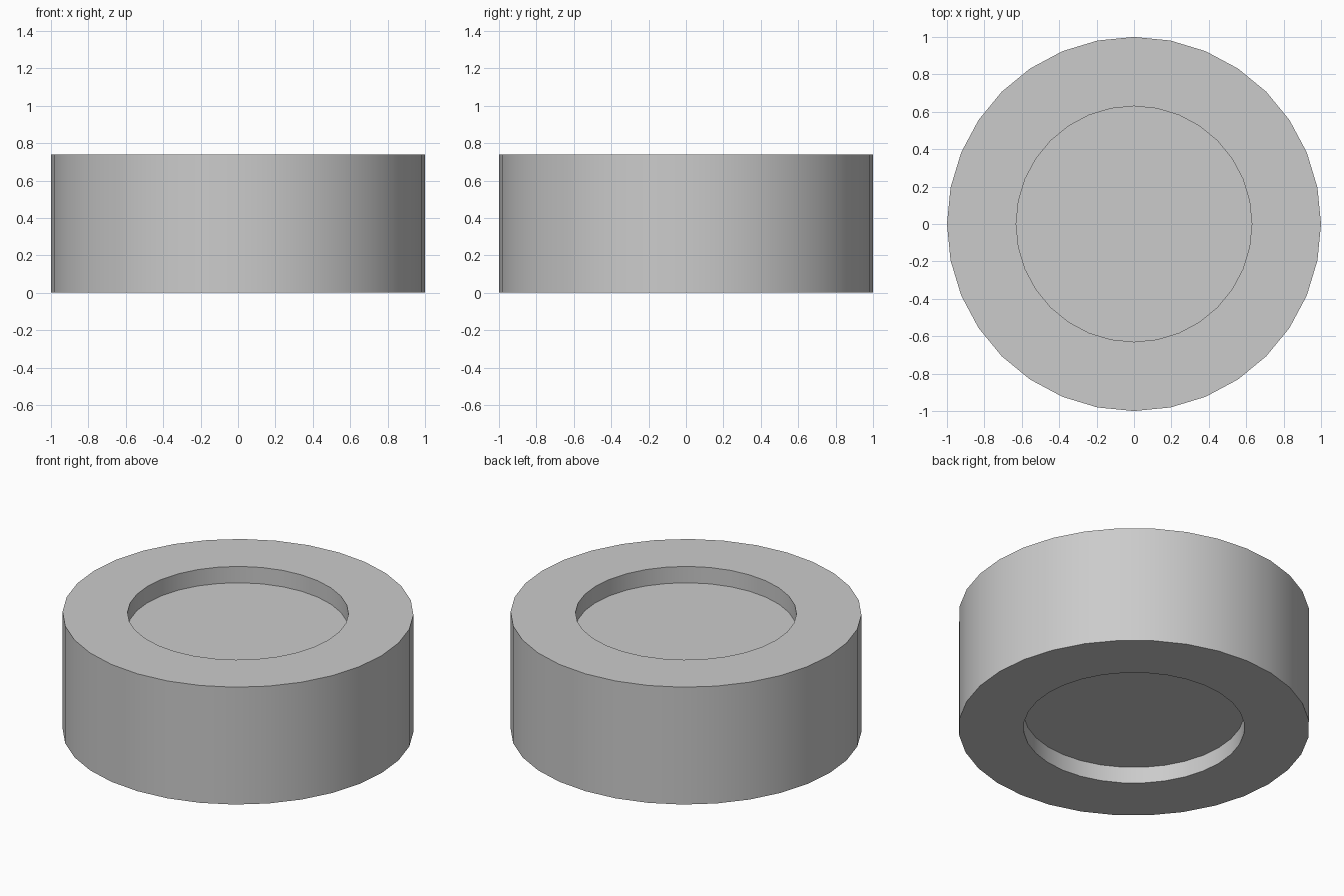
import bpy, bmesh
from math import cos, sin, tau, radians

if "Cube" in bpy.data.objects:
    bpy.data.objects.remove(bpy.data.objects["Cube"])

SIDES = 32
HEIGHT = 0.738
RIM = 0.63
RECESS = 0.103

# Profile (radius, z) from the lower recess floor round to the upper recess floor
profile = [(RIM, RECESS), (RIM, 0), (1, 0),
           (1, HEIGHT), (RIM, HEIGHT), (RIM, HEIGHT - RECESS)]

bm = bmesh.new()
rings = [[bm.verts.new((r * cos(tau * i / SIDES), r * sin(tau * i / SIDES), z))
          for i in range(SIDES)] for r, z in profile]

# Walls and rims
for a, b in zip(rings, rings[1:]):
    for i in range(SIDES):
        j = (i + 1) % SIDES
        bm.faces.new((a[i], a[j], b[j], b[i]))

# Recess floors
bm.faces.new(rings[0])
bm.faces.new(rings[-1])
bmesh.ops.recalc_face_normals(bm, faces=bm.faces)

mesh = bpy.data.meshes.new("wheel")
bm.to_mesh(mesh)
bm.free()
wheel = bpy.data.objects.new("wheel", mesh)
bpy.context.collection.objects.link(wheel)

# Smooth tread and recess walls, sharp rims
bpy.context.view_layer.objects.active = wheel
wheel.select_set(True)
bpy.ops.object.shade_smooth_by_angle(angle=radians(30))
